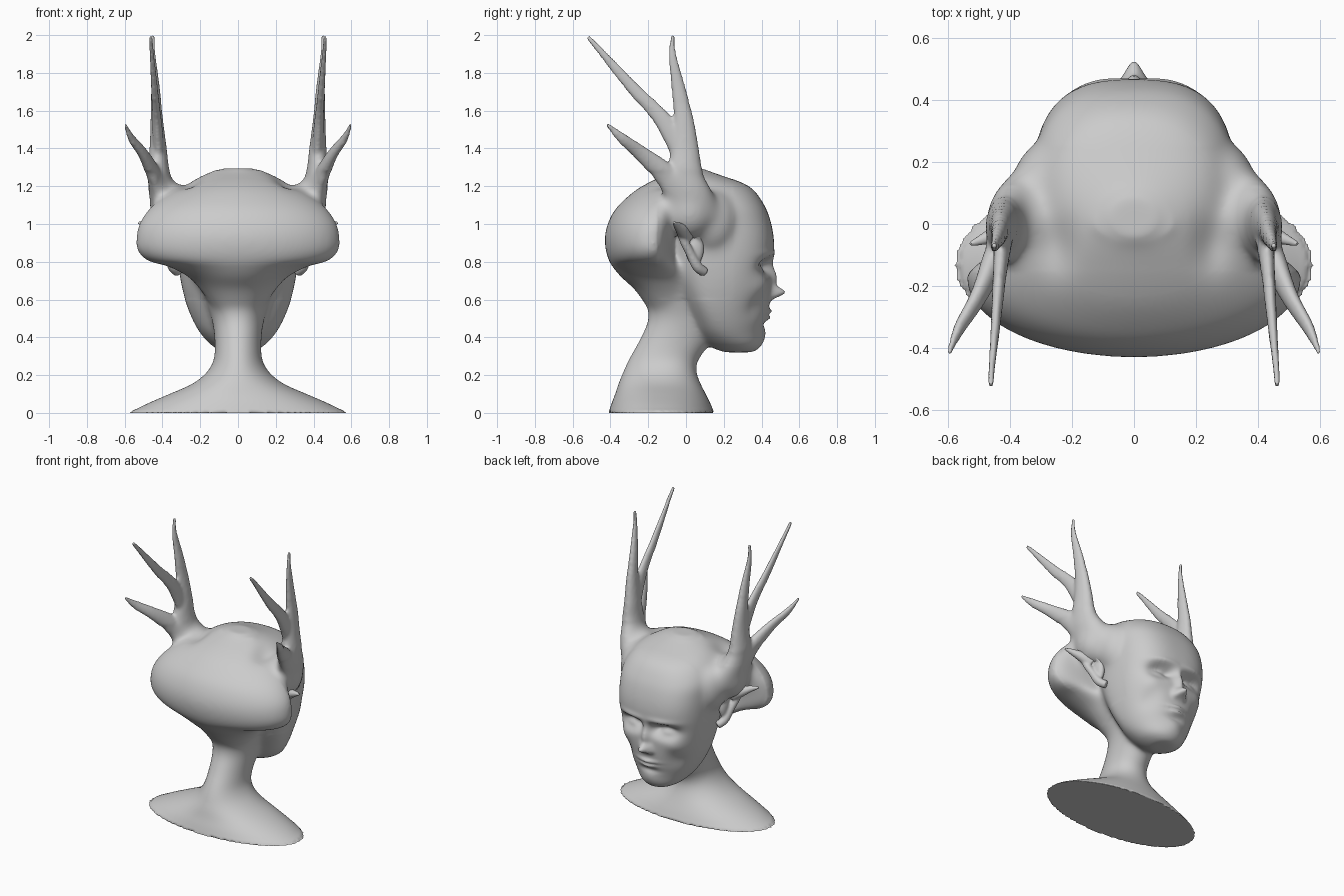
import bpy, bmesh, math
from mathutils import Vector

if "Cube" in bpy.data.objects:
    bpy.data.objects.remove(bpy.data.objects["Cube"])


def spline(rows, k):
    """Catmull-Rom through rows of numbers, k steps per span."""
    out = []
    for i in range(len(rows) - 1):
        a, b, c, d = (rows[max(0, min(len(rows) - 1, i + j))] for j in (-1, 0, 1, 2))
        for s in range(k):
            t = s / k
            out.append([0.5 * (2*q + (r-p)*t + (2*p-5*q+4*r-s2)*t*t + (3*q-p-3*r+s2)*t**3)
                        for p, q, r, s2 in zip(a, b, c, d)])
    return out + [list(rows[-1])]


def skin(bm, rings):
    """Closed skin over a stack of rings."""
    vs = [[bm.verts.new(p) for p in ring] for ring in rings]
    n = len(vs[0])
    for a, b in zip(vs, vs[1:]):
        for i in range(n):
            bm.faces.new((a[i], a[(i+1) % n], b[(i+1) % n], b[i]))
    bm.faces.new(vs[0][::-1])
    bm.faces.new(vs[-1])


def stack(bm, rows, n=72):
    """Horizontal sections: z, half width, y back, y widest, y front, front exponent."""
    rings = []
    for z, hw, yb, yc, yf, e in spline(rows, 5):
        ring = []
        for i in range(n):
            a = 2 * math.pi * i / n
            c, s = math.cos(a), math.sin(a)
            p = 2 / (e if s > 0 else 2)
            x = math.copysign(abs(c) ** p, c) * hw
            y = yc + (abs(s) ** p * (yf - yc) if s > 0 else s * (yc - yb))
            ring.append((x, y, z))
        rings.append(ring)
    skin(bm, rings)


def tube(bm, pts, side=1, flat=1.0, n=16, k=6):
    """Tapering tube: x, y, z, radius; flat thins it sideways."""
    rows = spline(pts, k)
    ps = [Vector((side * r[0], r[1], r[2])) for r in rows]
    rings = []
    u = Vector((1, 0, 0))
    for i, p in enumerate(ps):
        t = (ps[min(i+1, len(ps)-1)] - ps[max(i-1, 0)]).normalized()
        u = (u - t * u.dot(t)).normalized()
        v = t.cross(u)
        r = max(rows[i][3], 0.004)
        w = max(r * flat, min(r, 0.011))
        rings.append([p + u * math.cos(2*math.pi*j/n) * w + v * math.sin(2*math.pi*j/n) * r
                      for j in range(n)])
    skin(bm, rings)


def blob(bm, centre, radii):
    new = bmesh.ops.create_uvsphere(bm, u_segments=24, v_segments=16, radius=1)["verts"]
    bmesh.ops.scale(bm, vec=radii, verts=new)
    bmesh.ops.translate(bm, vec=centre, verts=new)


def fuse(bm, name, voxel):
    """Make an object whose overlapping parts are fused to one skin."""
    bmesh.ops.recalc_face_normals(bm, faces=bm.faces)
    me = bpy.data.meshes.new(name)
    bm.to_mesh(me)
    bm.free()
    ob = bpy.data.objects.new(name, me)
    bpy.context.collection.objects.link(ob)
    m = ob.modifiers.new("fuse", "REMESH")
    m.mode = "VOXEL"
    m.voxel_size = voxel
    dg = bpy.context.evaluated_depsgraph_get()
    done = bpy.data.meshes.new_from_object(ob.evaluated_get(dg))
    ob.modifiers.clear()
    ob.data = done
    return ob


def relax(bm, test, times):
    vs = [v for v in bm.verts if test(v.co)]
    for _ in range(times):
        bmesh.ops.smooth_vert(bm, verts=vs, factor=0.5,
                              use_axis_x=True, use_axis_y=True, use_axis_z=True)


bm = bmesh.new()
# shoulders and neck
stack(bm, [(0, .58, -.41, -.13, .15, 2), (.05, .48, -.395, -.13, .13, 2),
           (.1, .365, -.375, -.13, .105, 2), (.15, .25, -.36, -.13, .08, 2),
           (.2, .18, -.34, -.12, .06, 2), (.25, .142, -.32, -.11, .055, 2),
           (.3, .125, -.295, -.1, .08, 2), (.4, .125, -.24, -.05, .15, 2),
           (.5, .14, -.2, 0, .2, 2), (.6, .17, -.215, 0, .2, 2), (.7, .2, -.25, 0, .2, 2)])
# face and forehead
stack(bm, [(.32, .07, .2, .28, .36, 2), (.355, .14, .12, .26, .4, 2),
           (.42, .2, .06, .2, .41, 2), (.5, .245, .02, .16, .43, 2.1),
           (.6, .282, -.03, .13, .445, 2.3), (.7, .305, -.08, .12, .452, 2.5),
           (.8, .318, -.12, .11, .462, 2.7), (.9, .325, -.14, .1, .467, 2.8),
           (1, .328, -.15, .09, .452, 2.8), (1.1, .33, -.16, .07, .415, 2.6),
           (1.2, .28, -.15, .03, .335, 2.4), (1.26, .19, -.1, .02, .18, 2.2),
           (1.295, .07, -.04, .02, .08, 2)])
# broad crest at the back of the skull
stack(bm, [(.55, .13, -.2, -.08, .08, 2), (.65, .2, -.27, -.1, .1, 2),
           (.72, .265, -.345, -.13, .08, 2), (.775, .37, -.39, -.16, .02, 2),
           (.805, .48, -.408, -.17, -.04, 2), (.86, .535, -.425, -.17, -.055, 2),
           (.93, .54, -.43, -.17, -.05, 2), (1, .525, -.415, -.16, -.03, 2),
           (1.07, .48, -.38, -.14, 0, 2), (1.13, .42, -.325, -.1, .05, 2),
           (1.19, .33, -.25, -.05, .1, 2), (1.24, .24, -.155, 0, .15, 2),
           (1.285, .12, -.05, 0, .1, 2)])
# antlers with their swollen roots
for s in (1, -1):
    blob(bm, (s * .345, .015, 1.07), (.125, .14, .15))
    blob(bm, (s * .3, .13, 1.02), (.09, .13, .16))
    tube(bm, [(.34, .06, 1.02, .14), (.395, .02, 1.15, .125), (.42, -.005, 1.27, .097),
              (.423, -.005, 1.4, .074), (.43, -.012, 1.55, .054), (.437, -.04, 1.72, .037),
              (.45, -.072, 1.9, .02), (.45, -.068, 2.0, .01)], s, .62)
    tube(bm, [(.42, -.03, 1.4, .062), (.43, -.13, 1.56, .047), (.44, -.25, 1.685, .036),
              (.45, -.37, 1.82, .027), (.458, -.46, 1.925, .019), (.462, -.52, 1.99, .011)],
         s, .52)
    tube(bm, [(.41, -.03, 1.16, .09), (.455, -.13, 1.28, .062), (.505, -.24, 1.375, .042),
              (.565, -.34, 1.455, .03), (.598, -.42, 1.53, .011)], s, .62)
head = fuse(bm, "antlered_bust", .0095)

bm = bmesh.new()
bm.from_mesh(head.data)
relax(bm, lambda c: .02 < c.z < 1.28, 30)
relax(bm, lambda c: .6 < c.z < 1.28 and -.15 < c.y < .25, 30)
relax(bm, lambda c: 1.2 < c.z < 1.65, 6)
relax(bm, lambda c: c.z >= 1.6, 2)
bm.normal_update()

# face relief: x, z, width, height, push
relief = [(0, .71, .028, .065, .03), (0, .637, .036, .028, .072), (.035, .615, .02, .017, .018),
          (0, .537, .065, .014, .02), (0, .505, .05, .014, .02), (0, .521, .07, .006, -.008),
          (0, .468, .07, .02, -.012), (0, .405, .07, .045, .012),
          (.13, .775, .08, .045, -.08), (.065, .775, .03, .03, -.02),
          (.135, .765, .05, .026, .035), (.12, .84, .09, .022, .016),
          (.2, .67, .06, .05, .014), (.19, .56, .05, .06, -.014)]
for v in bm.verts:
    c, n = v.co, v.normal
    if c.y > .15 and n.y > 0 and .3 < c.z < 1:
        push = 0
        for x, z, w, h, a in relief:
            push += a * math.exp(-((abs(c.x) - x) / w) ** 2 - ((c.z - z) / h) ** 2)
        c.y += push * min(1, n.y * 1.6)
    # hollows between the dome and the antlers
    if c.z > 1.1 and n.z > .3:
        c.z -= .03 * math.exp(-((abs(c.x) - .25) / .06) ** 2 - ((c.y + .06) / .09) ** 2)
relax(bm, lambda c: c.y > .2 and c.z > .3, 1)
bm.to_mesh(head.data)
bm.free()
head.data.shade_smooth()

# ears: rim, bowl and swept-out point
for s, label in ((1, "right"), (-1, "left")):
    bm = bmesh.new()
    tube(bm, [(.315, .1, .745, .026), (.345, .06, .775, .028), (.37, .02, .85, .024),
              (.395, -.015, .93, .024), (.4, .01, .975, .022), (.37, .055, .955, .02),
              (.33, .08, .9, .018)], s)
    tube(bm, [(.36, .0, .93, .04), (.42, -.02, .965, .034), (.475, -.045, .99, .022),
              (.53, -.065, 1.008, .008)], s)
    blob(bm, (s * .335, .045, .87), (.03, .05, .09))
    ear = fuse(bm, label + "_ear", .007)
    bm = bmesh.new()
    bm.from_mesh(ear.data)
    relax(bm, lambda c: True, 3)
    bm.to_mesh(ear.data)
    bm.free()
    ear.data.shade_smooth()
